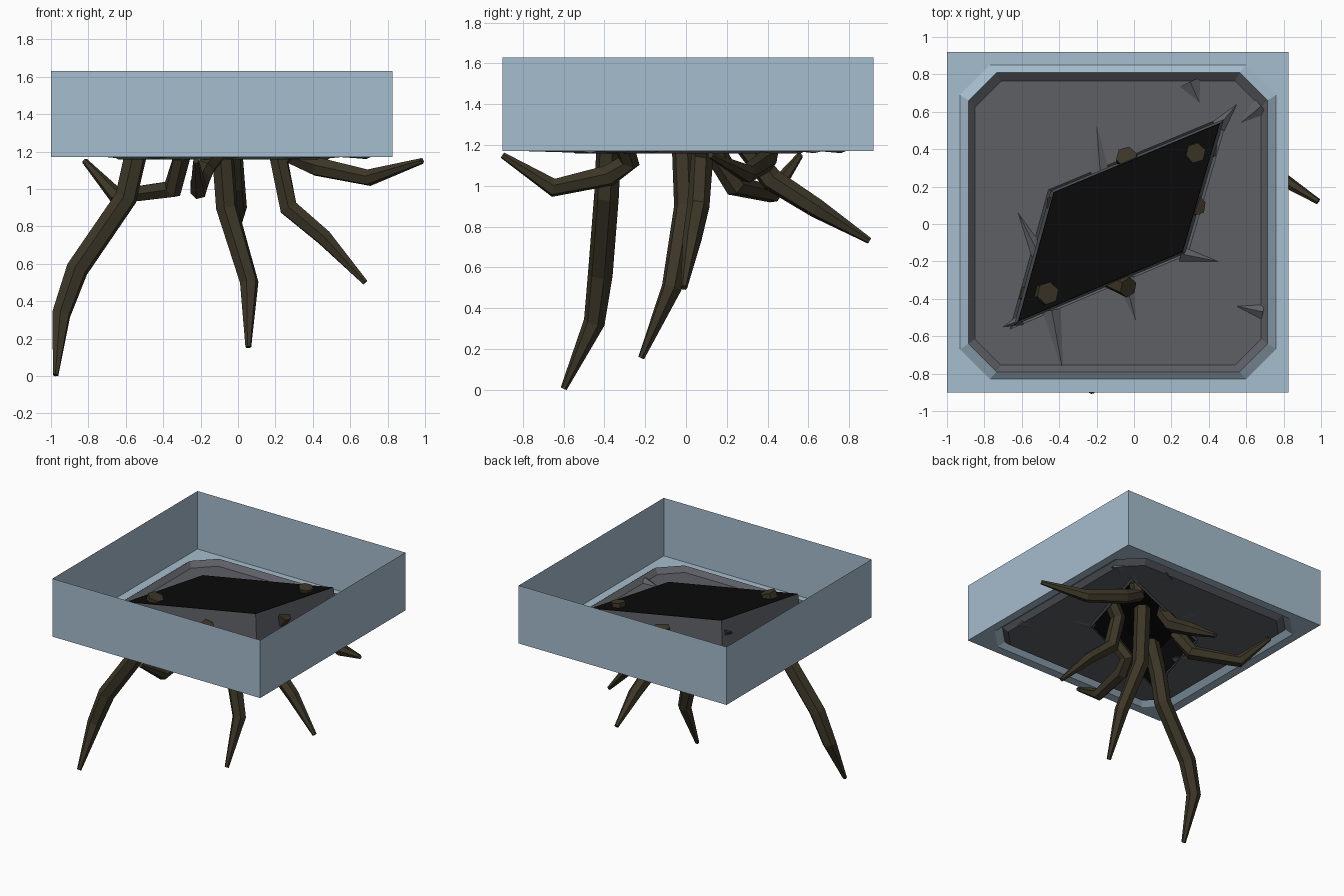
import bpy, bmesh, math
from mathutils import Vector

if "Cube" in bpy.data.objects:
    bpy.data.objects.remove(bpy.data.objects["Cube"])


def material(name, rgb):
    m = bpy.data.materials.new(name)
    m.diffuse_color = (*rgb, 1)
    m.use_nodes = True
    m.node_tree.nodes["Principled BSDF"].inputs["Base Color"].default_value = m.diffuse_color
    return m


BLUE = material("pale_blue", (0.38, 0.51, 0.61))
GREY = material("dark_stone", (0.11, 0.115, 0.13))
BLACK = material("void_black", (0.003, 0.003, 0.003))
BROWN = material("root_brown", (0.045, 0.037, 0.02))


def finish(bm, name, mat, fix=True):
    if fix:
        bmesh.ops.recalc_face_normals(bm, faces=bm.faces)
    me = bpy.data.meshes.new(name)
    bm.to_mesh(me)
    bm.free()
    me.materials.append(mat)
    ob = bpy.data.objects.new(name, me)
    bpy.context.collection.objects.link(ob)
    return ob


def ring(bm, pts, z):
    return [bm.verts.new((x, y, z)) for x, y in pts]


def bridge(bm, a, b):
    n = len(a)
    for i in range(n):
        j = (i + 1) % n
        bm.faces.new((a[i], a[j], b[j], b[i]))


def fill_between(bm, *loops):
    # flat sheet with a hole, bounded by an outer and an inner loop
    edges = []
    for loop in loops:
        for i, v in enumerate(loop):
            w = loop[(i + 1) % len(loop)]
            edges.append(bm.edges.get((v, w)) or bm.edges.new((v, w)))
    bmesh.ops.triangle_fill(bm, edges=edges, use_beauty=True, normal=(0, 0, -1))


def octagon(x0, x1, y0, y1, c):
    return [(x0 + c, y0), (x1 - c, y0), (x1, y0 + c), (x1, y1 - c),
            (x1 - c, y1), (x0 + c, y1), (x0, y1 - c), (x0, y0 + c)]


def grow(pts, k):
    cx = sum(p[0] for p in pts) / len(pts)
    cy = sum(p[1] for p in pts) / len(pts)
    return [(cx + (x - cx) * k, cy + (y - cy) * k) for x, y in pts]


FLOOR, GROOVE, TOP = 1.17, 1.205, 1.63
square = [(-1, -0.9), (0.825, -0.9), (0.825, 0.92), (-1, 0.92)]
outer_oct = octagon(-0.93, 0.76, -0.83, 0.85, 0.16)
mid_oct = octagon(-0.885, 0.715, -0.79, 0.81, 0.15)
inner_oct = octagon(-0.85, 0.68, -0.755, 0.765, 0.14)
diamond = [(-0.62, -0.52), (0.26, -0.15), (0.46, 0.54), (-0.43, 0.17)]

# open frame: thin walls, flat ledge and sloping groove side
bm = bmesh.new()
low, high = ring(bm, square, FLOOR), ring(bm, square, TOP)
bridge(bm, low, high)
o, m = ring(bm, outer_oct, FLOOR), ring(bm, mid_oct, GROOVE)
fill_between(bm, low, o)
bridge(bm, o, m)
finish(bm, "ceiling_frame", BLUE)

# stone panel with bevelled rim, torn lip and collar round the hole
bm = bmesh.new()
m, i = ring(bm, mid_oct, GROOVE), ring(bm, inner_oct, FLOOR)
bridge(bm, m, i)
lip = ring(bm, grow(diamond, 1.08), FLOOR)
fill_between(bm, i, lip)
drop = ring(bm, grow(diamond, 1.04), FLOOR - 0.012)
bridge(bm, lip, drop)
collar = ring(bm, diamond, 1.40)
bridge(bm, drop, collar)
finish(bm, "stone_panel", GREY)

# black pit lining and its lid
bm = bmesh.new()
a, b = ring(bm, grow(diamond, 1.025), 1.16), ring(bm, grow(diamond, 0.995), 1.402)
bridge(bm, a, b)
bm.faces.new(b)
finish(bm, "pit_lining", BLACK)

# pointed cracks: start, tip, half width
cracks = [((-0.18, 0.27), (-0.20, 0.53), 0.05), ((-0.51, -0.16), (-0.62, 0.06), 0.04),
          ((-0.60, -0.51), (-0.70, -0.55), 0.03), ((-0.44, -0.46), (-0.38, -0.79), 0.05),
          ((-0.05, -0.29), (0.01, -0.52), 0.05), ((0.25, -0.16), (0.45, -0.20), 0.04),
          ((0.45, 0.52), (0.55, 0.64), 0.04), ((0.68, 0.63), (0.57, 0.54), 0.05),
          ((0.69, -0.47), (0.55, -0.44), 0.04), ((0.30, 0.76), (0.35, 0.65), 0.06)]
for n, (s, t, w) in enumerate(cracks, 1):
    s, t = Vector((*s, FLOOR)), Vector((*t, FLOOR))
    d = (t - s).normalized()
    side = Vector((-d.y, d.x, 0)) * w
    bm = bmesh.new()
    tip = bm.verts.new(t)
    l, r = bm.verts.new(s + side), bm.verts.new(s - side)
    up = bm.verts.new(s + Vector((0, 0, 0.03)))
    dn = bm.verts.new(s - Vector((0, 0, 0.01)))
    for f in ((l, up, tip), (up, r, tip), (r, dn, tip), (dn, l, tip), (l, dn, r, up)):
        bm.faces.new(f)
    finish(bm, f"crack_{n}", GREY)


def root(name, pts, r=0.058, sides=6):
    # six-sided tapering tube along a bent path
    pts = [Vector(p) for p in pts]
    n = len(pts)
    bm = bmesh.new()
    rings, u = [], Vector((1, 0.3, 0))
    for k, p in enumerate(pts):
        a = (p - pts[k - 1]).normalized() if k else Vector()
        b = (pts[k + 1] - p).normalized() if k < n - 1 else Vector()
        t = (a + b).normalized()
        u = (u - t * u.dot(t)).normalized()
        v = t.cross(u)
        rad = 0.016 if k == n - 1 else r * (0.85 if k == n - 2 else 1)
        rings.append([bm.verts.new(p + rad * (u * math.cos(q) + v * math.sin(q)))
                      for q in (2 * math.pi * j / sides for j in range(sides))])
    for a, b in zip(rings, rings[1:]):
        bridge(bm, a, b)
    bm.faces.new(rings[0])
    bm.faces.new(rings[-1])
    finish(bm, name, BROWN)


# hanging roots, from the pit down to the tip
root("root_long_left", [(-0.46, -0.37, 1.43), (-0.55, -0.38, 1.17), (-0.60, -0.39, 0.95),
                        (-0.86, -0.42, 0.57), (-0.945, -0.45, 0.33), (-0.975, -0.6, 0.005)], 0.062)
root("root_long_middle", [(-0.08, 0.0, 1.38), (-0.08, -0.01, 1.17), (-0.06, 0.0, 0.9),
                          (0.06, -0.07, 0.5), (0.055, -0.22, 0.155)], 0.06)
root("root_right", [(0.34, 0.10, 1.32), (0.22, 0.08, 1.15), (0.27, 0.06, 0.9),
                    (0.46, 0.03, 0.74), (0.68, -0.01, 0.5)], 0.055)
root("root_back", [(-0.04, 0.36, 1.32), (-0.03, 0.31, 1.17), (-0.02, 0.42, 1.03),
                   (0.0, 0.64, 0.89), (-0.02, 0.9, 0.73)], 0.058)
root("root_far_right", [(0.33, 0.38, 1.43), (0.30, 0.40, 1.17), (0.42, 0.39, 1.12),
                        (0.70, 0.30, 1.06), (0.985, 0.12, 1.15)], 0.055)
root("root_curled_left", [(-0.43, 0.10, 1.32), (-0.30, 0.14, 1.17), (-0.35, 0.24, 1.0),
                          (-0.65, 0.42, 0.96), (-0.82, 0.56, 1.15)], 0.055)
root("root_curled_front", [(-0.03, -0.34, 1.30), (-0.17, -0.28, 1.12), (-0.20, -0.38, 1.05),
                           (-0.21, -0.65, 0.99), (-0.225, -0.9, 1.15)], 0.055)
